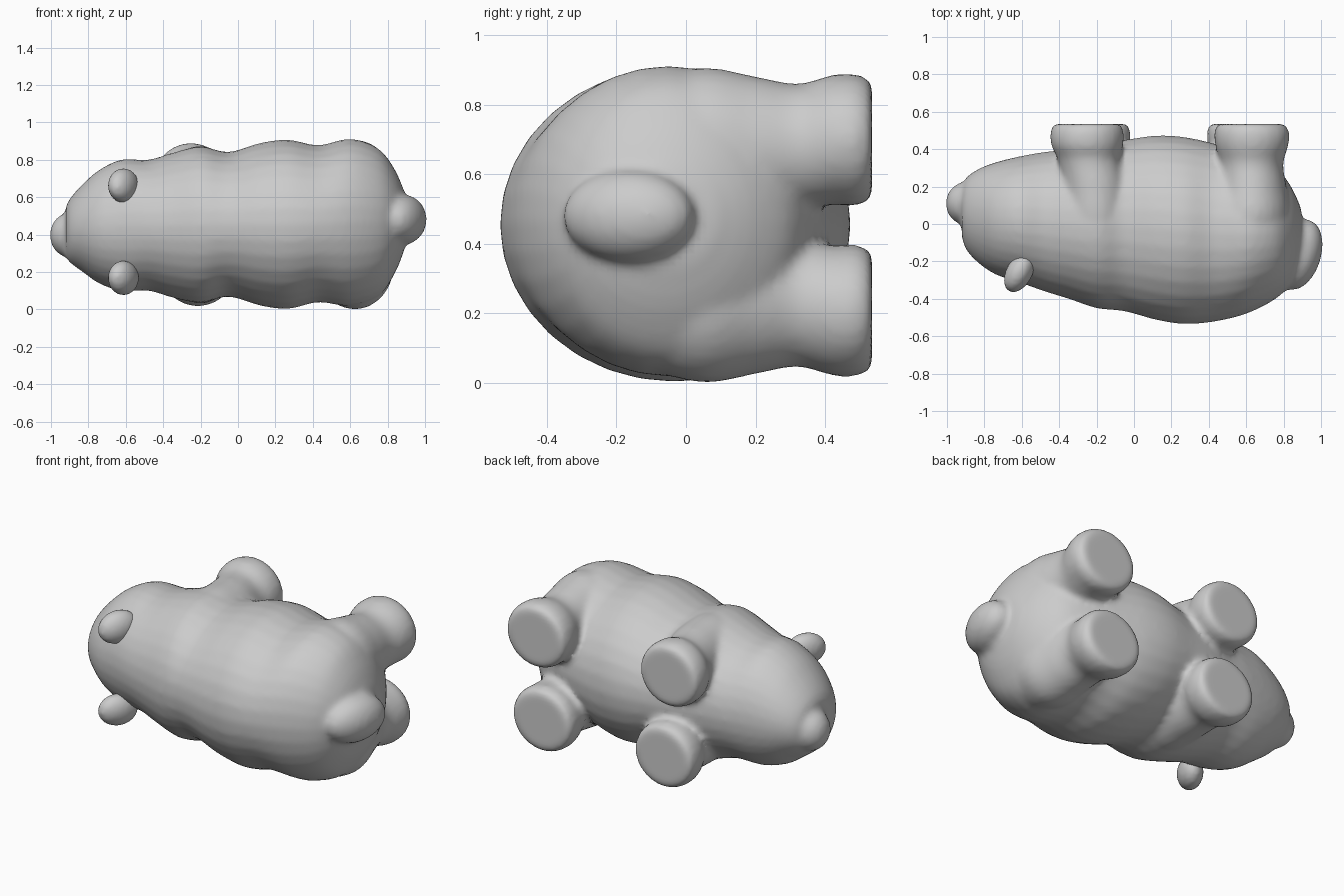
import bpy, bmesh
from math import sin, cos, pi
from mathutils import Matrix, Vector, Euler

ZC = 0.453  # middle plane between the left and right sides


def spline(rows, steps=5):
    """Smoothly interpolate the rows of a section table."""
    out = []
    for i in range(len(rows) - 1):
        p = [rows[max(i - 1, 0)], rows[i], rows[i + 1], rows[min(i + 2, len(rows) - 1)]]
        for s in range(steps):
            t = s / steps
            out.append([0.5 * (2 * b + (c - a) * t + (2 * a - 5 * b + 4 * c - d) * t * t
                               + (3 * b - a - 3 * c + d) * t ** 3) for a, b, c, d in zip(*p)])
    return out + [list(rows[-1])]


def loft(bm, rings):
    """Skin a list of point rings and cap both ends."""
    vs = [[bm.verts.new(p) for p in r] for r in rings]
    n = len(vs[0])
    faces = [bm.faces.new(vs[0]), bm.faces.new(vs[-1][::-1])]
    for a, b in zip(vs, vs[1:]):
        for i in range(n):
            j = (i + 1) % n
            faces.append(bm.faces.new((a[i], b[i], b[j], a[j])))
    bmesh.ops.recalc_face_normals(bm, faces=faces)


def blob(bm, loc, size, rot=(0, 0, 0)):
    m = Matrix.LocRotScale(Vector(loc), Euler(rot), Vector(size))
    bmesh.ops.create_uvsphere(bm, u_segments=24, v_segments=16, radius=1, matrix=m)


def finish(bm, name, voxel, smooth):
    """Fuse the pieces into one soft skin."""
    me = bpy.data.meshes.new(name)
    bm.to_mesh(me)
    bm.free()
    ob = bpy.data.objects.new(name, me)
    bpy.context.collection.objects.link(ob)
    r = ob.modifiers.new("Fuse", 'REMESH')
    r.mode, r.voxel_size, r.use_smooth_shade = 'VOXEL', voxel, True
    s = ob.modifiers.new("Soften", 'SMOOTH')
    s.factor, s.iterations = 0.5, smooth


N = 32
ANG = [2 * pi * i / N for i in range(N)]
bm = bmesh.new()

# torso and head: x, back y, belly y, half width, centre z
torso = [(-0.92, -0.07, 0.20, 0.135, 0.415), (-0.895, -0.14, 0.25, 0.175, 0.422),
         (-0.83, -0.21, 0.295, 0.235, 0.435), (-0.74, -0.27, 0.33, 0.305, 0.442),
         (-0.62, -0.31, 0.36, 0.352, 0.45), (-0.48, -0.36, 0.385, 0.350, 0.45),
         (-0.35, -0.40, 0.40, 0.387, 0.45),
         (-0.20, -0.45, 0.43, 0.418, 0.453), (-0.05, -0.467, 0.45, 0.387, 0.455),
         (0.12, -0.513, 0.473, 0.435, 0.455), (0.27, -0.535, 0.465, 0.452, 0.455),
         (0.43, -0.522, 0.43, 0.42, 0.458), (0.60, -0.48, 0.38, 0.447, 0.465),
         (0.75, -0.405, 0.31, 0.395, 0.465), (0.84, -0.32, 0.20, 0.275, 0.47),
         (0.895, -0.22, 0.08, 0.14, 0.475)]
loft(bm, [[(x, (a + b) / 2 + (b - a) / 2 * cos(t), zc + w * sin(t)) for t in ANG]
          for x, a, b, w, zc in spline(torso)])

# legs: y, centre x, sideways offset, x radius, z radius, stagger in x
front_leg = [(-0.12, -0.20, 0.15, 0.165, 0.21, 0),
             (0.02, -0.20, 0.195, 0.178, 0.222, 0), (0.20, -0.205, 0.215, 0.177, 0.20, -0.005),
             (0.34, -0.225, 0.235, 0.167, 0.172, -0.015), (0.42, -0.232, 0.245, 0.192, 0.188, -0.018),
             (0.49, -0.233, 0.245, 0.196, 0.188, -0.018), (0.535, -0.233, 0.245, 0.178, 0.168, -0.018)]
hind_leg = [(-0.12, 0.62, 0.185, 0.19, 0.23, 0),
            (0.05, 0.625, 0.21, 0.21, 0.243, 0), (0.20, 0.62, 0.21, 0.185, 0.218, 0.01),
            (0.32, 0.61, 0.225, 0.17, 0.182, 0.018), (0.42, 0.61, 0.245, 0.195, 0.187, 0.02),
            (0.49, 0.61, 0.245, 0.20, 0.189, 0.02), (0.535, 0.605, 0.245, 0.18, 0.168, 0.02)]
for leg in (front_leg, hind_leg):
    for side in (-1, 1):
        loft(bm, [[(x + side * d + rx * cos(t), y, ZC + side * o + rz * sin(t)) for t in ANG]
                  for y, x, o, rx, rz, d in spline(leg)])

# nose and stubby tail
blob(bm, (-0.9, 0.11, 0.397), (0.107, 0.115, 0.12))
blob(bm, (0.885, -0.165, 0.48), (0.115, 0.195, 0.133), (0, 0, -0.30))
finish(bm, "body", 0.018, 5)

# ears standing up from the back of the head
for name, z, tilt in (("ear_upper", 0.662, 1), ("ear_lower", 0.168, -1)):
    bm = bmesh.new()
    blob(bm, (-0.613, -0.258, z), (0.07, 0.117, 0.092), (0.15 * tilt, -0.1 * tilt, -0.5))
    finish(bm, name, 0.014, 3)
